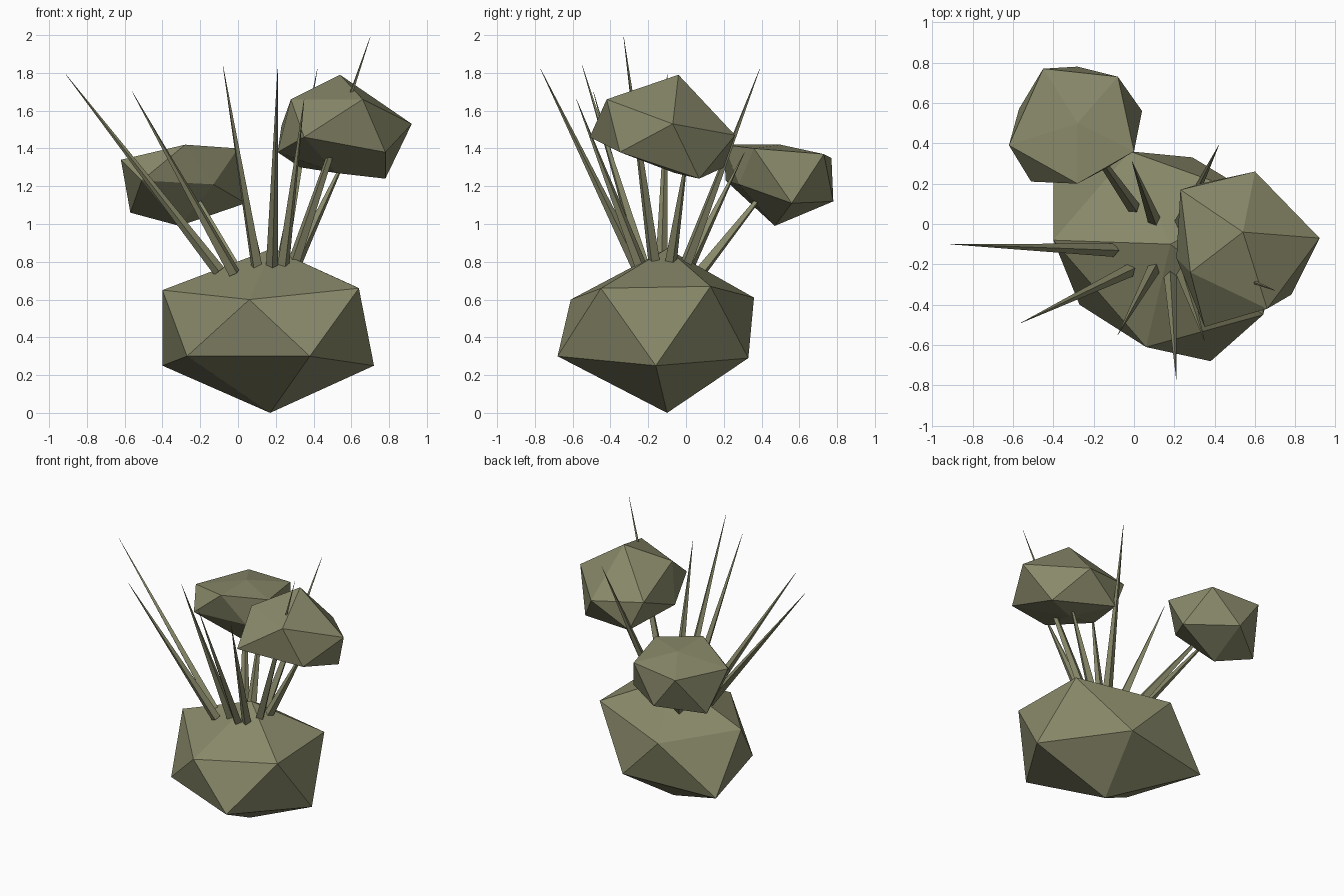
import bpy
import bmesh
from mathutils import Vector

default_cube = bpy.data.objects.get("Cube")
if default_cube:
    bpy.data.objects.remove(default_cube, do_unlink=True)

# The single flat colour
olive = bpy.data.materials.new("olive_green")
olive.use_nodes = True
olive_colour = (0.25, 0.25, 0.145, 1)
olive.diffuse_color = olive_colour
olive.node_tree.nodes["Principled BSDF"].inputs["Base Color"].default_value = olive_colour


def finish_object(name, bm):
    """Turn a bmesh into a flat shaded, coloured object."""
    bmesh.ops.recalc_face_normals(bm, faces=bm.faces[:])
    mesh = bpy.data.meshes.new(name)
    bm.to_mesh(mesh)
    bm.free()
    mesh.materials.append(olive)
    finished = bpy.data.objects.new(name, mesh)
    bpy.context.scene.collection.objects.link(finished)
    return finished


def faceted_lump(name, top, upper_ring, lower_ring, bottom):
    """Uneven icosahedron: two poles and two staggered rings of five corners.
    Lower corner i sits between upper corners i and i + 1."""
    bm = bmesh.new()
    top_vert = bm.verts.new(top)
    bottom_vert = bm.verts.new(bottom)
    upper = [bm.verts.new(corner) for corner in upper_ring]
    lower = [bm.verts.new(corner) for corner in lower_ring]
    count = len(upper)
    for i in range(count):
        following = (i + 1) % count
        bm.faces.new((top_vert, upper[i], upper[following]))
        bm.faces.new((upper[i], lower[i], upper[following]))
        bm.faces.new((upper[following], lower[i], lower[following]))
        bm.faces.new((bottom_vert, lower[following], lower[i]))
    return finish_object(name, bm)


def tapered_spike(name, base, tip, radius=0.033):
    """Four sided needle running from its base to a sharp tip."""
    base, tip = Vector(base), Vector(tip)
    direction = tip - base
    bm = bmesh.new()
    bmesh.ops.create_cone(bm, cap_ends=True, segments=4, radius1=radius,
                          radius2=0.001, depth=direction.length)
    bmesh.ops.translate(bm, verts=bm.verts[:], vec=(0, 0, direction.length / 2))
    turn = direction.to_track_quat("Z", "Y").to_matrix()
    bmesh.ops.rotate(bm, verts=bm.verts[:], cent=(0, 0, 0), matrix=turn)
    bmesh.ops.translate(bm, verts=bm.verts[:], vec=base)
    return finish_object(name, bm)


# Large body standing on its lowest corner
faceted_lump(
    "body",
    top=(.18, -.1, .87),
    upper_ring=[(.06, -.61, .6), (.64, -.45, .66), (.62, .13, .67),
                (-.02, .36, .61), (-.4, -.08, .65)],
    lower_ring=[(.38, -.68, .3), (.72, -.16, .25), (.29, .33, .29),
                (-.4, .22, .25), (-.27, -.4, .3)],
    bottom=(.17, -.1, 0))

# High pod on the model's left
faceted_lump(
    "left_pod",
    top=(.54, -.04, 1.79),
    upper_ring=[(.28, -.24, 1.66), (.66, -.42, 1.66), (.92, -.07, 1.53),
                (.6, .26, 1.47), (.23, .17, 1.52)],
    lower_ring=[(.35, -.51, 1.46), (.78, -.35, 1.38), (.78, .07, 1.24),
                (.33, .2, 1.3), (.21, -.17, 1.38)],
    bottom=(.52, -.06, 1.27))

# Lower pod at the back on the model's right
faceted_lump(
    "right_pod",
    top=(-.28, .5, 1.42),
    upper_ring=[(-.28, .2, 1.42), (0, .36, 1.4), (-.08, .73, 1.37),
                (-.45, .77, 1.35), (-.62, .39, 1.34)],
    lower_ring=[(-.13, .28, 1.21), (.04, .56, 1.11), (-.28, .78, 1.12),
                (-.57, .57, 1.06), (-.51, .21, 1.23)],
    bottom=(-.31, .47, .99))

# Needles fanning out of the body, two of them carrying the pods
spikes = {
    "far_right_spike": [(-.1, -.13, .75), (-.91, -.1, 1.79)],
    "front_right_spike": [(-.02, -.23, .74), (-.56, -.49, 1.7)],
    "front_middle_spike": [(.1, -.22, .77), (-.08, -.55, 1.84)],
    "front_spike": [(.18, -.25, .76), (.21, -.77, 1.82)],
    "front_left_spike": [(.24, -.24, .78), (.35, -.58, 1.66)],
    "tall_left_spike": [(.3, -.17, .81), (.7, -.33, 1.99)],
    "left_pod_stem": [(.31, -.08, .8), (.62, .02, 1.46)],
    "back_left_spike": [(.23, 0, .79), (.42, .39, 1.82)],
    "back_spike": [(.1, .02, .79), (-.01, .31, 1.38)],
    "right_pod_stem": [(0, .08, .75), (-.35, .58, 1.38)],
}
for spike_name, (base_point, tip_point) in spikes.items():
    tapered_spike(spike_name, base_point, tip_point)
